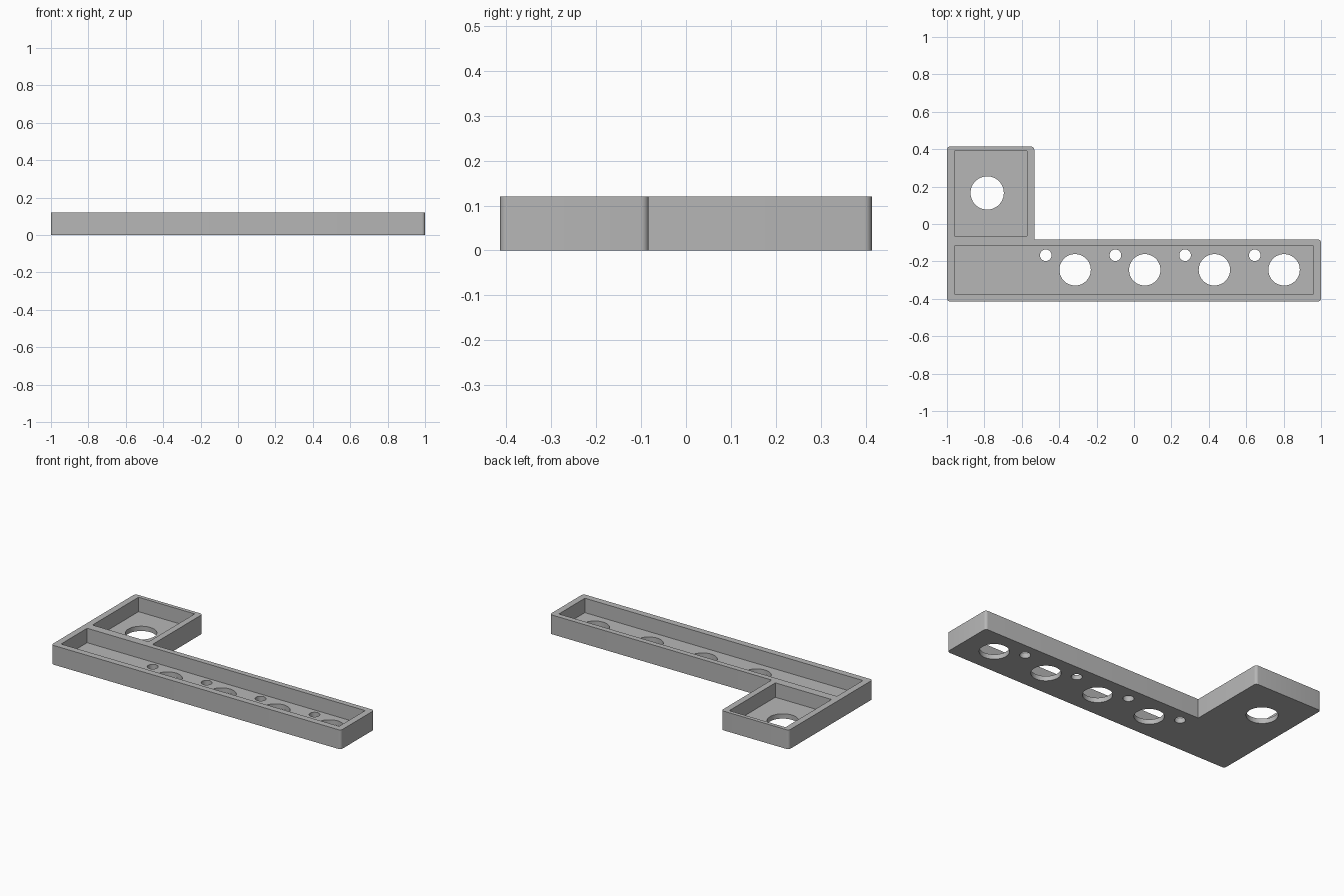
import bpy
import bmesh
from math import radians
from mathutils import Matrix, Vector

HEIGHT, FLOOR = 0.12, 0.03

cube = bpy.data.objects.get("Cube")
if cube:
    bpy.data.objects.remove(cube, do_unlink=True)

grey = bpy.data.materials.new("plain grey")
grey.use_nodes = True
colour = (0.47, 0.47, 0.47, 1)
grey.diffuse_color = colour
grey.node_tree.nodes["Principled BSDF"].inputs["Base Color"].default_value = colour


def make_object(name, bm):
    bmesh.ops.recalc_face_normals(bm, faces=bm.faces)
    mesh = bpy.data.meshes.new(name)
    bm.to_mesh(mesh)
    bm.free()
    mesh.materials.append(grey)
    obj = bpy.data.objects.new(name, mesh)
    bpy.context.collection.objects.link(obj)
    return obj


def add_box(bm, x0, x1, y0, y1, z0, z1):
    centre = Vector((x0 + x1, y0 + y1, z0 + z1)) / 2
    size = Matrix.Diagonal((x1 - x0, y1 - y0, z1 - z0, 1))
    bmesh.ops.create_cube(bm, size=1, matrix=Matrix.Translation(centre) @ size)


def add_hole(bm, x, y, radius):
    bmesh.ops.create_cone(bm, cap_ends=True, segments=48, radius1=radius,
                          radius2=radius, depth=HEIGHT * 2,
                          matrix=Matrix.Translation((x, y, 0)))


# L-shaped body with rounded outer corners and a sharp inner corner
bm = bmesh.new()
inner = Vector((-0.533, -0.083))
outline = [(-1, -0.414), (1, -0.414), (1, inner.y), inner, (inner.x, 0.414), (-1, 0.414)]
base = bm.faces.new([bm.verts.new((p[0], p[1], 0)) for p in outline])
top = bmesh.ops.extrude_face_region(bm, geom=[base])
bmesh.ops.translate(bm, vec=(0, 0, HEIGHT),
                    verts=[v for v in top["geom"] if isinstance(v, bmesh.types.BMVert)])
corners = [e for e in bm.edges
           if abs(e.verts[0].co.z - e.verts[1].co.z) > HEIGHT / 2
           and (e.verts[0].co.xy - inner).length > 0.01]
bmesh.ops.bevel(bm, geom=corners, offset=0.017, segments=6, profile=0.5, affect='EDGES')
tray = make_object("tray", bm)

# Two open pockets
bm = bmesh.new()
add_box(bm, -0.96, 0.96, -0.374, -0.117, FLOOR, HEIGHT * 2)
add_box(bm, -0.96, -0.572, -0.064, 0.39, FLOOR, HEIGHT * 2)
pockets = make_object("pocket_cutter", bm)

# Round holes through the floor
bm = bmesh.new()
add_hole(bm, -0.785, 0.166, 0.089)
for i in range(4):
    add_hole(bm, -0.315 + i * 0.3725, -0.245, 0.084)
    add_hole(bm, -0.472 + i * 0.3725, -0.167, 0.031)
holes = make_object("hole_cutter", bm)

# Cut the body, then drop the cutters
for cutter in (pockets, holes):
    cutter.hide_render = True
    cut = tray.modifiers.new(cutter.name, 'BOOLEAN')
    cut.operation = 'DIFFERENCE'
    cut.solver = 'EXACT'
    cut.object = cutter
bpy.context.view_layer.update()
graph = bpy.context.evaluated_depsgraph_get()
result = bpy.data.meshes.new_from_object(tray.evaluated_get(graph))
tray.modifiers.clear()
tray.data = result
for cutter in (pockets, holes):
    bpy.data.objects.remove(cutter, do_unlink=True)

bpy.ops.object.select_all(action='DESELECT')
tray.select_set(True)
bpy.context.view_layer.objects.active = tray
bpy.ops.object.shade_smooth_by_angle(angle=radians(30))
